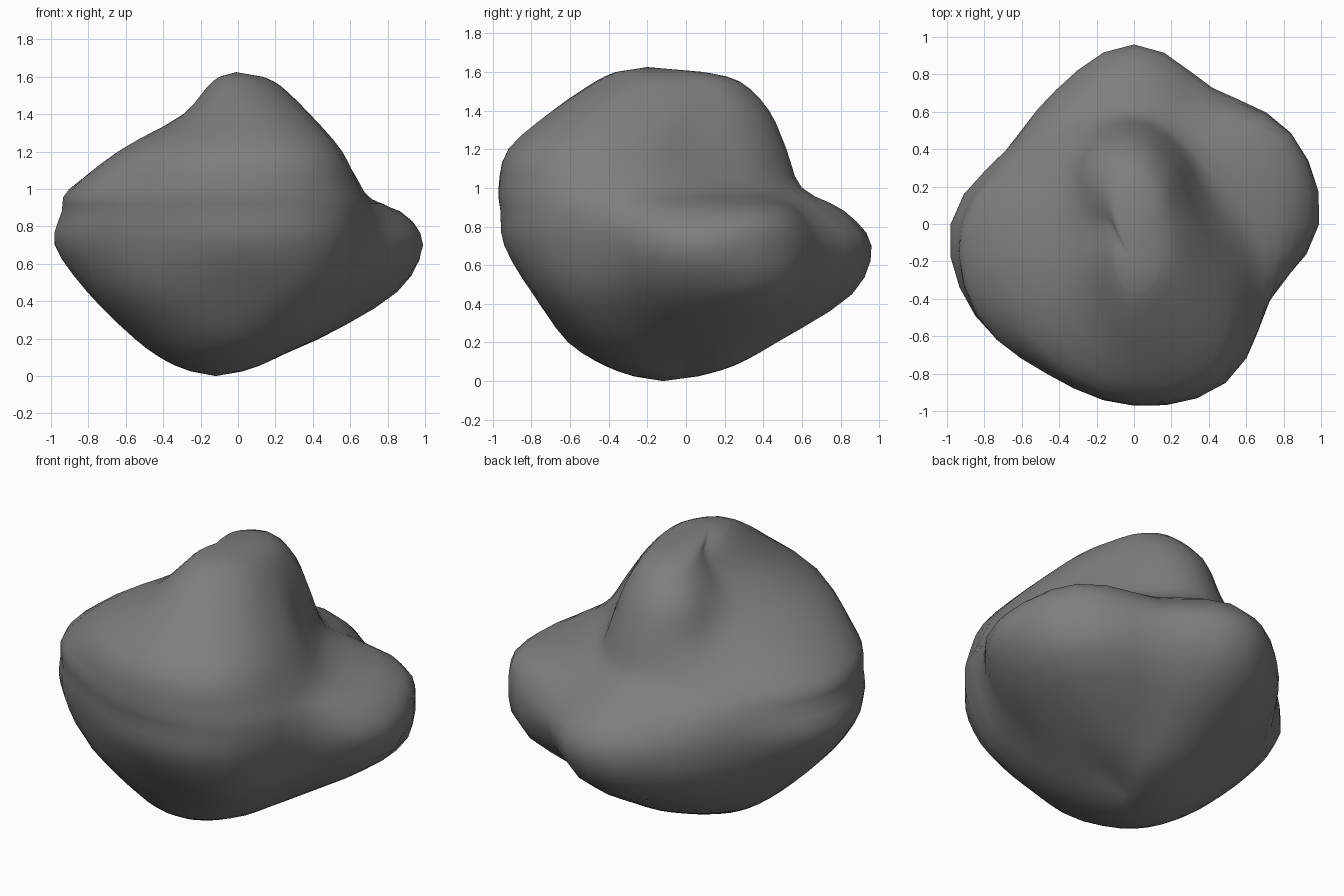
import bpy, bmesh, math

if "Cube" in bpy.data.objects:
    bpy.data.objects.remove(bpy.data.objects["Cube"])

# Boulder cross-sections: height, then radius every 30 degrees from +x counter-clockwise
SECTIONS = [
    (0.08, (.13, .16, .24, .25, .25, .29, .37, .42, .44, .41, .30, .19)),
    (0.20, (.43, .47, .43, .47, .47, .50, .55, .58, .60, .61, .55, .45)),
    (0.45, (.83, .90, .74, .86, .77, .72, .80, .84, .81, .79, .83, .72)),
    (0.70, (.99, .97, .84, .96, .83, .79, .98, .97, .90, .94, .96, .82)),
    (0.88, (.86, .90, .70, .82, .75, .76, .93, .97, .92, .96, .98, .83)),
    (1.00, (.58, .50, .52, .60, .60, .68, .88, .95, .92, .97, .97, .77)),
    (1.20, (.42, .38, .44, .52, .50, .45, .56, .74, .84, .92, .91, .63)),
    (1.40, (.32, .30, .36, .43, .42, .31, .26, .33, .51, .69, .65, .43)),
    (1.55, (.20, .20, .24, .28, .25, .17, .13, .17, .30, .47, .39, .26)),
]
BOTTOM, TOP = (-.12, -.12, 0.0), (-.01, -.2, 1.625)
SEGMENTS, STEPS = 36, 3


def spline(a, b, c, d, t):
    """Catmull-Rom curve between b and c."""
    return b + .5 * t * (c - a + t * (2*a - 5*b + 4*c - d + t * (3*(b - c) + d - a)))


def ring(z, radii):
    """Smooth closed ring through the section radii."""
    n, pts = len(radii), []
    for i in range(SEGMENTS):
        u = i * n / SEGMENTS
        k = int(u)
        r = spline(*(radii[(k + j) % n] for j in (-1, 0, 1, 2)), u - k)
        ang = math.tau * i / SEGMENTS
        pts.append((r * math.cos(ang), r * math.sin(ang), z))
    return pts


def toward(pts, pole, f, z):
    """Ring shrunk toward a pole, used to round off the ends."""
    return [(p[0] + (pole[0] - p[0]) * f, p[1] + (pole[1] - p[1]) * f, z) for p in pts]


keys = [ring(z, r) for z, r in SECTIONS]
keys = ([toward(keys[0], BOTTOM, .5, .025)] + keys + [toward(keys[-1], TOP, .4, 1.6)])

# Smooth loft between the sections
rings = []
for k in range(len(keys) - 1):
    four = [keys[max(0, min(len(keys) - 1, k + j))] for j in (-1, 0, 1, 2)]
    for s in range(STEPS):
        rings.append([tuple(spline(*(q[i][c] for q in four), s / STEPS) for c in range(3))
                      for i in range(SEGMENTS)])
rings.append(keys[-1])

bm = bmesh.new()
loops = [[bm.verts.new(p) for p in r] for r in rings]
low, high = bm.verts.new(BOTTOM), bm.verts.new(TOP)
for i in range(SEGMENTS):
    j = (i + 1) % SEGMENTS
    for a, b in zip(loops, loops[1:]):
        bm.faces.new((a[i], a[j], b[j], b[i]))
    bm.faces.new((low, loops[0][j], loops[0][i]))
    bm.faces.new((high, loops[-1][i], loops[-1][j]))
bmesh.ops.recalc_face_normals(bm, faces=bm.faces)
for f in bm.faces:
    f.smooth = True

mesh = bpy.data.meshes.new("boulder")
bm.to_mesh(mesh)
bm.free()
boulder = bpy.data.objects.new("boulder", mesh)
bpy.context.collection.objects.link(boulder)

# Single stone colour
stone = bpy.data.materials.new("stone grey")
stone.diffuse_color = (.21, .21, .21, 1)
stone.use_nodes = True
stone.node_tree.nodes["Principled BSDF"].inputs["Base Color"].default_value = stone.diffuse_color
mesh.materials.append(stone)
